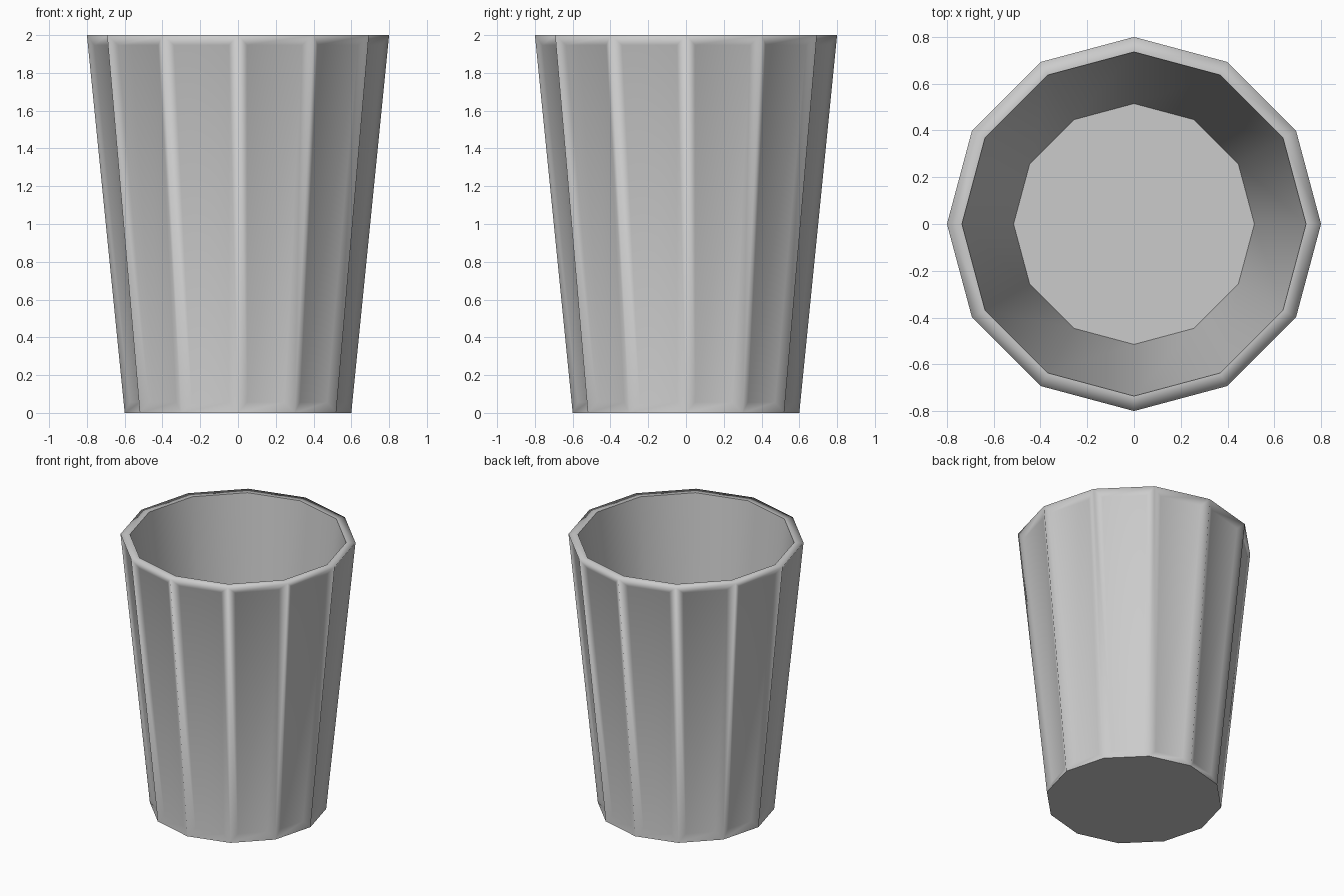
import bpy, bmesh, math

if "Cube" in bpy.data.objects:
    bpy.data.objects.remove(bpy.data.objects["Cube"])

SIDES = 12
bm = bmesh.new()


def ring(radius, z):
    """One twelve-sided loop of vertices."""
    return [bm.verts.new((radius * math.cos(math.tau * i / SIDES),
                          radius * math.sin(math.tau * i / SIDES), z))
            for i in range(SIDES)]


def bridge(a, b):
    """Quads between two loops."""
    return [bm.faces.new((a[i], a[(i + 1) % SIDES], b[(i + 1) % SIDES], b[i]))
            for i in range(SIDES)]


# Outer wall, flat rim, inner wall
base = ring(0.60, 0.0)
rim_out = ring(0.80, 2.0)
rim_in = ring(0.736, 2.0)
floor = ring(0.515, 0.1)
outer = bridge(base, rim_out)
bridge(rim_out, rim_in)
bridge(rim_in, floor)

# Underside and inside floor
caps = [bm.faces.new(base[::-1]), bm.faces.new(floor)]
bm.normal_update()

# Shallow recessed panel on every outer side
bmesh.ops.inset_individual(bm, faces=outer, thickness=0.055, depth=-0.02,
                           use_even_offset=True)

# Smooth walls, crisp floor, base and inner rim
for f in bm.faces:
    f.smooth = True
for cap in caps:
    for e in cap.edges:
        e.smooth = False
for i in range(SIDES):
    bm.edges.get((rim_in[i], rim_in[(i + 1) % SIDES])).smooth = False

mesh = bpy.data.meshes.new("cup")
bm.to_mesh(mesh)
bm.free()
cup = bpy.data.objects.new("cup", mesh)
bpy.context.collection.objects.link(cup)
